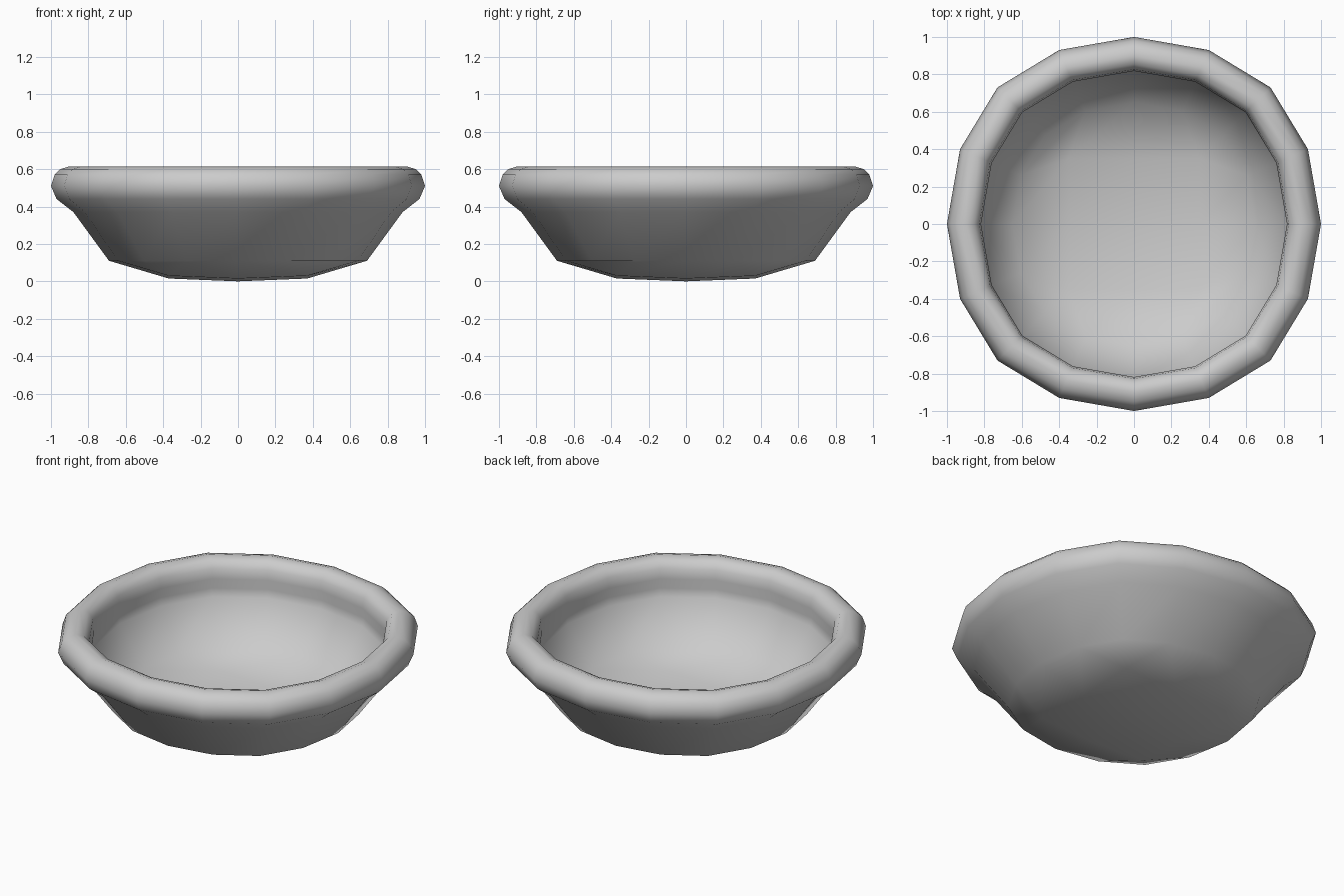
import bpy, bmesh

if "Cube" in bpy.data.objects:
    bpy.data.objects.remove(bpy.data.objects["Cube"])

# One quarter of the 16-sided outline, turned four times
quarter = [(1, 0), (0.93, 0.40), (0.73, 0.73), (0.40, 0.93)]
outline = []
for turn in range(4):
    for x, y in quarter:
        for _ in range(turn):
            x, y = -y, x
        outline.append((x, y))

# Cross-section (radius, height): outer wall, rolled rim, inner wall
profile = [(0.69, 0.11), (0.88, 0.37), (0.97, 0.44), (1.0, 0.51), (0.98, 0.57),
           (0.95, 0.60), (0.90, 0.615), (0.855, 0.60), (0.827, 0.56),
           (0.818, 0.50), (0.823, 0.44), (0.815, 0.39), (0.65, 0.155)]

bm = bmesh.new()
rings = [[bm.verts.new((x * r, y * r, z)) for x, y in outline] for r, z in profile]
for a, b in zip(rings, rings[1:]):
    for i in range(16):
        j = (i + 1) % 16
        bm.faces.new((a[i], a[j], b[j], b[i]))


# Floor: a 4 x 4 quad patch whose border is the given ring
def fill_floor(ring, half, z_mid, z_side, z_corner):
    grid = {}
    border = [(2, k) for k in range(0, 3)] + [(k, 2) for k in range(1, -3, -1)]
    border += [(-2, k) for k in range(1, -3, -1)] + [(k, -2) for k in range(-1, 3)]
    border += [(2, -1)]
    for key, v in zip(border, ring):
        grid[key] = v
    for i in (-1, 0, 1):
        for j in (-1, 0, 1):
            z = (z_mid, z_side, z_corner)[abs(i) + abs(j)]
            grid[i, j] = bm.verts.new((i * half, j * half, z))
    for i in range(-2, 2):
        for j in range(-2, 2):
            bm.faces.new((grid[i, j], grid[i + 1, j], grid[i + 1, j + 1], grid[i, j + 1]))


fill_floor(rings[0], 0.37, 0.0, 0.015, 0.03)
fill_floor(rings[-1], 0.35, 0.055, 0.068, 0.083)

bmesh.ops.recalc_face_normals(bm, faces=bm.faces)
for f in bm.faces:
    f.smooth = True
mesh = bpy.data.meshes.new("bowl")
bm.to_mesh(mesh)
bm.free()
bowl = bpy.data.objects.new("bowl", mesh)
bpy.context.collection.objects.link(bowl)
